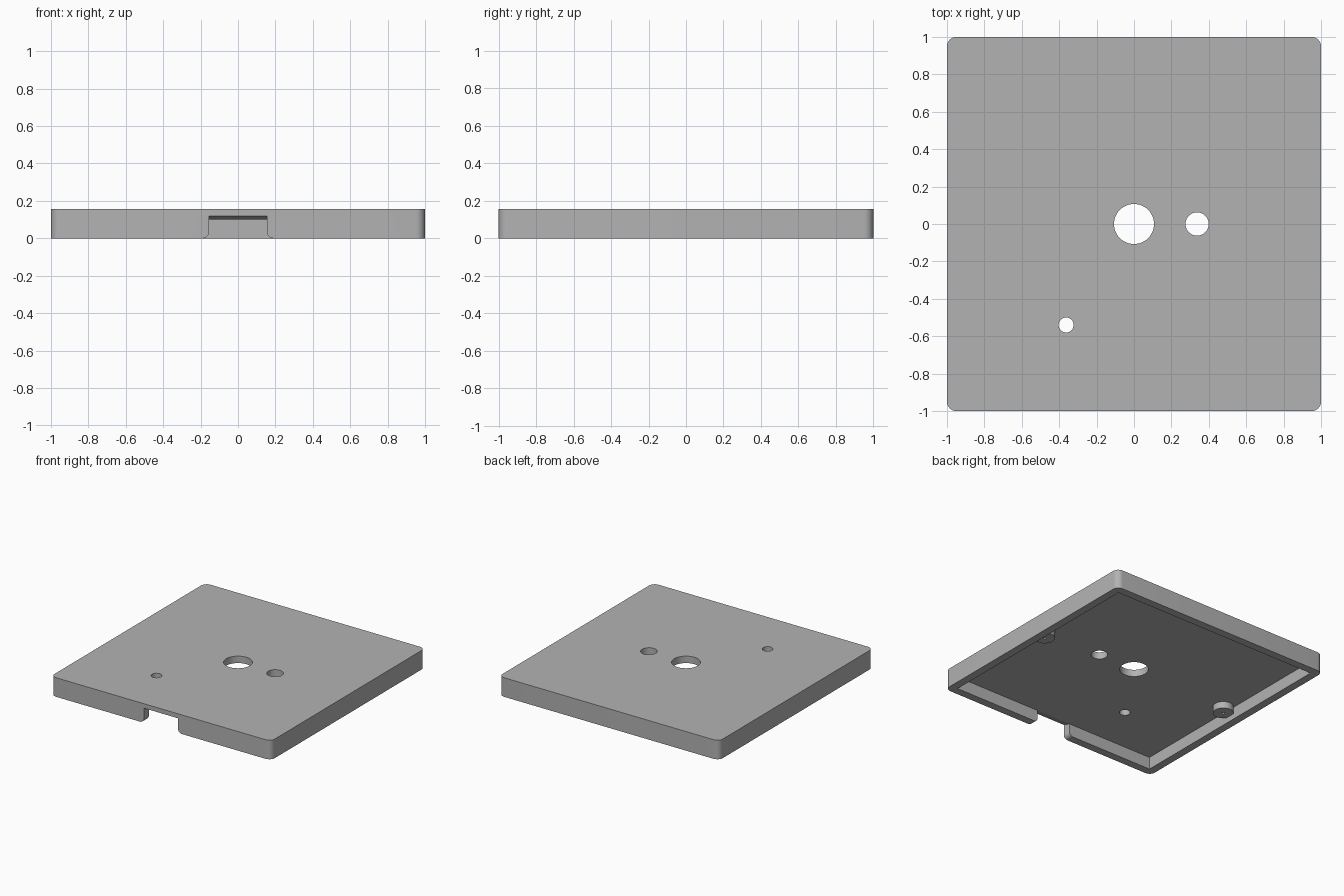
import bpy
import bmesh
import math
from mathutils import Matrix

cube = bpy.data.objects.get("Cube")
if cube:
    bpy.data.objects.remove(cube, do_unlink=True)

HEIGHT, CEILING, WALL, CORNER = 0.157, 0.1, 0.065, 0.05

grey = bpy.data.materials.new("plain grey")
grey.use_nodes = True
grey.diffuse_color = (0.45, 0.45, 0.45, 1)
grey.node_tree.nodes["Principled BSDF"].inputs["Base Color"].default_value = grey.diffuse_color


def add_object(name, bm):
    bmesh.ops.recalc_face_normals(bm, faces=bm.faces)
    mesh = bpy.data.meshes.new(name)
    bm.to_mesh(mesh)
    bm.free()
    obj = bpy.data.objects.new(name, mesh)
    bpy.context.collection.objects.link(obj)
    mesh.materials.append(grey)
    return obj


def prism(name, loop_a, loop_b):
    """Solid between two matching outlines."""
    bm = bmesh.new()
    a = [bm.verts.new(p) for p in loop_a]
    b = [bm.verts.new(p) for p in loop_b]
    bm.faces.new(a)
    bm.faces.new(b)
    for i in range(len(a)):
        j = (i + 1) % len(a)
        bm.faces.new((a[i], a[j], b[j], b[i]))
    return add_object(name, bm)


def cylinder(name, x, y, radius, bottom, top):
    bm = bmesh.new()
    bmesh.ops.create_cone(bm, cap_ends=True, segments=64, radius1=radius, radius2=radius,
                          depth=top - bottom, matrix=Matrix.Translation((x, y, (top + bottom) / 2)))
    return add_object(name, bm)


def boolean(target, tool, operation):
    mod = target.modifiers.new(tool.name, 'BOOLEAN')
    mod.operation = operation
    mod.solver = 'EXACT'
    mod.object = tool
    bpy.context.view_layer.objects.active = target
    bpy.ops.object.modifier_apply(modifier=mod.name)
    bpy.data.objects.remove(tool, do_unlink=True)


def arc(cx, cy, radius, start, end, steps=8):
    angles = [math.radians(start + (end - start) * i / steps) for i in range(steps + 1)]
    return [(cx + radius * math.cos(t), cy + radius * math.sin(t)) for t in angles]


# Outer block with rounded corners
inset = 1 - CORNER
outline = []
for sx, sy, start in ((1, 1, 0), (-1, 1, 90), (-1, -1, 180), (1, -1, 270)):
    outline += arc(sx * inset, sy * inset, CORNER, start, start + 90)
cover = prism("cover", [(x, y, 0) for x, y in outline], [(x, y, HEIGHT) for x, y in outline])

# Square cavity, open underneath
r = 1 - WALL
square = [(-r, -r), (r, -r), (r, r), (-r, r)]
boolean(cover, prism("cavity", [(x, y, -0.1) for x, y in square],
                     [(x, y, CEILING) for x, y in square]), 'DIFFERENCE')

# Front notch: flared at the foot, its top sloping down to the cavity
HALF, FLARE, NOTCH_TOP = 0.155, 0.035, 0.12
side = [(HALF + FLARE, -0.05)] + arc(HALF + FLARE, FLARE, FLARE, 270, 180)


def notch_outline(y, top):
    right = side + [(HALF, top)]
    return [(x, y, z) for x, z in right] + [(-x, y, z) for x, z in reversed(right)]


slope = (NOTCH_TOP - CEILING) / WALL
boolean(cover, prism("notch", notch_outline(-1.1, NOTCH_TOP + 0.1 * slope),
                     notch_outline(-r + 0.01, CEILING - 0.01 * slope)), 'DIFFERENCE')

# Screw bosses under the top, beside the left and right walls
for sx in (-1, 1):
    boolean(cover, cylinder("boss", sx * 0.87, 0, 0.077, 0.045, CEILING + 0.02), 'UNION')
    boolean(cover, cylinder("pilot_hole", sx * 0.87, 0, 0.011, 0, CEILING), 'DIFFERENCE')

# Round holes through the top
for x, y, radius in ((0, 0, 0.107), (0.337, 0, 0.062), (-0.363, -0.54, 0.04)):
    boolean(cover, cylinder("hole", x, y, radius, 0, 0.3), 'DIFFERENCE')

# Smooth curved walls, crisp edges
bpy.ops.object.select_all(action='DESELECT')
cover.select_set(True)
bpy.context.view_layer.objects.active = cover
bpy.ops.object.shade_smooth_by_angle(angle=math.radians(30))
